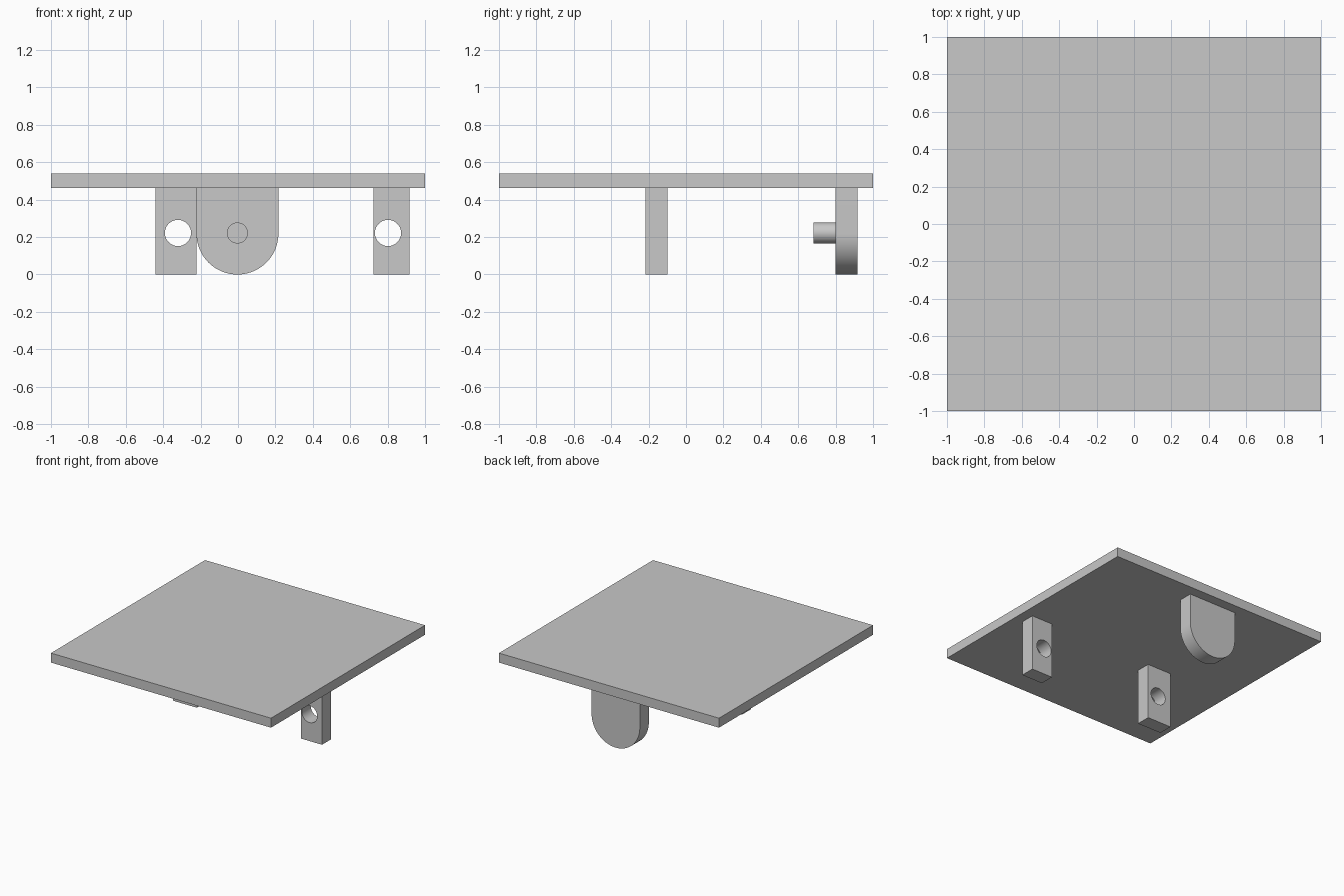
import bpy
import bmesh
from math import pi, cos, sin, radians

cube = bpy.data.objects.get("Cube")
if cube:
    bpy.data.objects.remove(cube, do_unlink=True)

grey = bpy.data.materials.new("light_grey")
grey.use_nodes = True
COLOUR = (0.58, 0.58, 0.58, 1)
grey.diffuse_color = COLOUR
grey.node_tree.nodes["Principled BSDF"].inputs["Base Color"].default_value = COLOUR

AXIS_Z = 0.222      # shared height of the holes and the pin
UNDERSIDE = 0.462   # bottom of the plate


def arc(cx, cz, r, start, end, steps):
    return [(cx + r * cos(start + (end - start) * i / steps),
             cz + r * sin(start + (end - start) * i / steps)) for i in range(steps + 1)]


def prism(name, outline, y0, y1):
    """Extrude an x-z outline from y0 to y1."""
    bm = bmesh.new()
    face = bm.faces.new([bm.verts.new((x, y0, z)) for x, z in outline])
    out = bmesh.ops.extrude_face_region(bm, geom=[face])
    moved = [v for v in out["geom"] if isinstance(v, bmesh.types.BMVert)]
    bmesh.ops.translate(bm, verts=moved, vec=(0, y1 - y0, 0))
    bmesh.ops.recalc_face_normals(bm, faces=bm.faces)
    mesh = bpy.data.meshes.new(name)
    bm.to_mesh(mesh)
    bm.free()
    mesh.materials.append(grey)
    obj = bpy.data.objects.new(name, mesh)
    bpy.context.collection.objects.link(obj)
    return obj


def select(obj):
    bpy.ops.object.select_all(action='DESELECT')
    obj.select_set(True)
    bpy.context.view_layer.objects.active = obj


def smooth(obj):
    select(obj)
    bpy.ops.object.shade_smooth_by_angle(angle=radians(30))


def rect(x0, x1, z0, z1):
    return [(x0, z0), (x1, z0), (x1, z1), (x0, z1)]


def disc(cx, r):
    return arc(cx, AXIS_Z, r, 0, 2 * pi, 64)[:-1]


def bearing_block(name, x0, x1, hole_x):
    """Square lug with a round through hole."""
    block = prism(name, rect(x0, x1, 0, UNDERSIDE), -0.217, -0.099)
    cutter = prism(name + "_cutter", disc(hole_x, 0.07), -0.3, 0)
    cutter.hide_render = True
    cut = block.modifiers.new("hole", 'BOOLEAN')
    cut.operation = 'DIFFERENCE'
    cut.solver = 'EXACT'
    cut.object = cutter
    select(block)
    bpy.ops.object.modifier_apply(modifier=cut.name)
    bpy.data.objects.remove(cutter, do_unlink=True)
    smooth(block)


# Flat top plate
prism("top_plate", rect(-1, 1, UNDERSIDE, 0.54), -1, 1)

# Two drilled lugs
bearing_block("right_lug", -0.441, -0.222, -0.321)
bearing_block("left_lug", 0.724, 0.916, 0.802)

# Round-ended rear tab
R = 0.219
tab = arc(-0.003, R, R, pi, 2 * pi, 48) + [(R - 0.003, UNDERSIDE), (-R - 0.003, UNDERSIDE)]
smooth(prism("rear_tab", tab, 0.8, 0.917))

# Pin on the front of the tab
smooth(prism("pin", disc(-0.003, 0.056), 0.682, 0.8))
